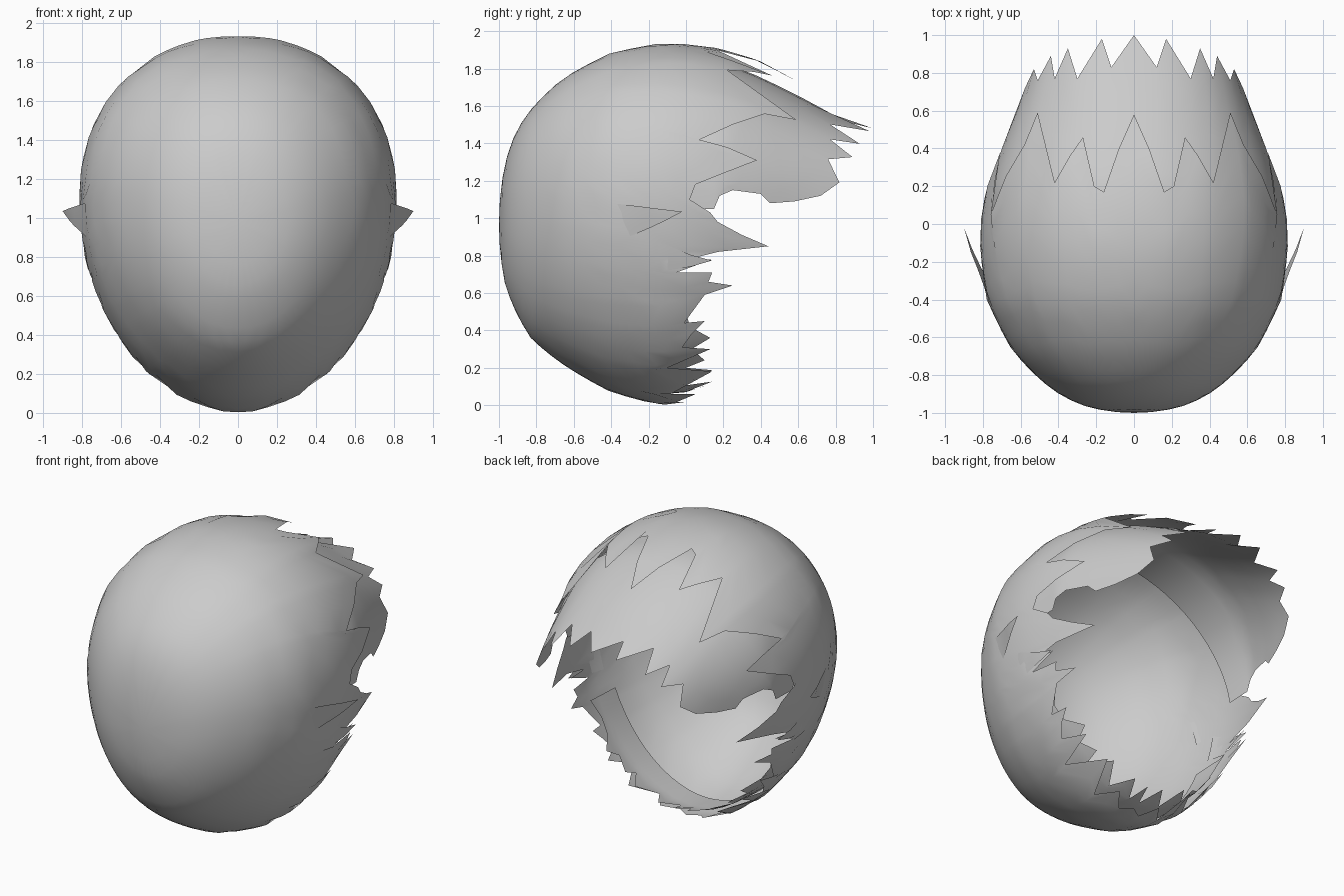
import bpy, bmesh, math

if "Cube" in bpy.data.objects:
    bpy.data.objects.remove(bpy.data.objects["Cube"])

# slices along y: y, half width, top z, bottom z, centre z
BACK = [(-1, 0, .97, .97, .97), (-.97, .24, 1.28, .66, .98), (-.91, .38, 1.46, .50, 1.0),
        (-.83, .49, 1.58, .36, 1.03), (-.66, .65, 1.745, .22, 1.07), (-.4, .78, 1.885, .07, 1.1),
        (-.14, .815, 1.935, .0, 1.1), (.02, .81, 1.93, .02, 1.1), (.2, .785, 1.905, .12, 1.1),
        (.4, .725, 1.84, .22, 1.1), (.6, .655, 1.73, .35, 1.1)]
FRONT = [(-.22, .78, 1.85, .05, 1.1), (.2, .765, 1.83, .1, 1.1), (.4, .70, 1.755, .15, 1.1),
         (.65, .605, 1.63, .2, 1.1), (.83, .535, 1.53, .3, 1.1), (1, .47, 1.48, .4, 1.1)]
UNDER = [(-.22, .77, 1.85, .05, 1.1), (0, .77, 1.85, .07, 1.1), (.25, .74, 1.8, .15, 1.1)]


def slice_at(S, y):
    t = math.sqrt(max(y + 1, 0))
    for a, b in zip(S, S[1:]):
        ta, tb = math.sqrt(a[0] + 1), math.sqrt(b[0] + 1)
        if t <= tb or b is S[-1]:
            f = (t - ta) / (tb - ta)
            return [p + (q - p) * f for p, q in zip(a[1:], b[1:])]


def power(c):
    return 2.15 if c > 0 else 1.97     # roundness of upper and lower half


def surf(S, th, y, lift=0.0):
    w, top, bot, zc = slice_at(S, y)
    s, c = math.sin(th), math.cos(th)
    n = 2 / power(c)
    h = top - zc if c > 0 else zc - bot
    return (w * math.copysign(abs(s) ** n, s) + lift * s, y,
            zc + h * math.copysign(abs(c) ** n, c) + lift * c)


def px(S, x, y):
    """(angle, y) of a point on the upper half, from its x."""
    r = min(abs(x) / slice_at(S, y)[0], 1)
    return math.asin(r ** (power(1) / 2)), y


def pb(S, x, y):
    """(angle, y) of a point on the underside, from its x."""
    return math.pi - math.asin(min(x / slice_at(S, y)[0], 1)), y


def pz(S, y, z):
    """(angle, y) of a point on the right side, from its z."""
    w, top, bot, zc = slice_at(S, y)
    h = top - zc if z > zc else zc - bot
    c = min(abs(z - zc) / h, 1) ** (power(z - zc) / 2)
    return math.acos(math.copysign(c, z - zc)), y


def make(name, verts, faces, mirror=False):
    me = bpy.data.meshes.new(name)
    me.from_pydata(verts, [], faces)
    bm = bmesh.new()
    bm.from_mesh(me)
    bmesh.ops.remove_doubles(bm, verts=bm.verts, dist=1e-4)
    if mirror:
        geo = bm.verts[:] + bm.edges[:] + bm.faces[:]
        bmesh.ops.mirror(bm, geom=geo, axis='X', merge_dist=1e-3)
        bmesh.ops.remove_doubles(bm, verts=bm.verts, dist=1e-3)
    bmesh.ops.recalc_face_normals(bm, faces=bm.faces)
    bm.to_mesh(me)
    bm.free()
    ob = bpy.data.objects.new(name, me)
    bpy.context.collection.objects.link(ob)
    bpy.ops.object.select_all(action='DESELECT')
    ob.select_set(True)
    bpy.context.view_layer.objects.active = ob
    bpy.ops.object.shade_smooth_by_angle(angle=math.radians(50))


def grid_faces(rows, cols):
    return [(r * cols + c, r * cols + c + 1, (r + 1) * cols + c + 1, (r + 1) * cols + c)
            for r in range(rows - 1) for c in range(cols - 1)]


def shell(name, S, rim, rows, rise=0.0):
    """Half shell from the first slice to a jagged rim, then mirrored."""
    cols, verts = len(rim), []
    a0, a1 = rim[0][0], rim[-1][0]
    for r in range(rows):
        s = r / (rows - 1)
        for j, (th, ye) in enumerate(rim):
            f = j / (cols - 1)
            near = rim[max(j - 2, 0):j + 3]
            ym = min(sum(p[1] for p in near) / len(near), .75)
            t0 = math.sqrt(S[0][0] + rise * f * f + 1)
            yy = ym + (ye - ym) * s ** 5
            y = (t0 + s * (math.sqrt(yy + 1) - t0)) ** 2 - 1
            base = a0 + (a1 - a0) * f
            verts.append(surf(S, base + (th - base) * s ** 2, y))
    make(name, verts, grid_faces(rows, cols), mirror=True)


# back shell: crown locks (x, y), then side locks (y, z), then nape locks (x, y)
CROWN = [(0, .58), (.08, .4), (.16, .17), (.21, .2), (.27, .46), (.34, .36), (.42, .22),
         (.51, .59), (.58, .42), (.68, .25)]
SIDE = [(.05, 1.41), (.22, 1.38), (.38, 1.31), (.2, 1.24), (.05, 1.18), (.02, 1.1), (.13, 1.03),
        (.17, .98), (.3, .91), (.44, .85), (.17, .82), (-.03, .77), (.14, .78), (-.05, .71),
        (.14, .71), (.12, .66), (.25, .64), (.1, .59), (-.01, .44), (.1, .45), (.03, .38),
        (-.02, .31), (.13, .3), (-.1, .2)]
NAPE = [(.33, .14), (.25, -.08), (.16, .05), (.08, -.05), (0, .0)]
rim = [px(BACK, *p) for p in CROWN] + [pz(BACK, *p) for p in SIDE] + [pb(BACK, *p) for p in NAPE]
shell("back_hair", BACK, rim, 18)

# fringe layer, tucked under the crown locks: tips (x, y), then lower edge (y, z)
TIPS = [(0, 1), (.12, .83), (.17, .98), (.3, .77), (.35, .93), (.42, .77), (.44, .89),
        (.51, .76), (.53, .82)]
LOWER = [(.72, 1.12), (.58, 1.09), (.45, 1.08), (.4, 1.13), (.25, 1.15), (.18, 1.12), (.15, 1.05)]
shell("fringe", FRONT, [px(FRONT, *p) for p in TIPS] + [pz(FRONT, *p) for p in LOWER], 12, .2)

# lower layer showing between the nape locks: side (y, z), then underside (x, y)
JAW = [(.05, .62), (0, .5), (.02, .42), (.13, .36), (.03, .3), (.1, .24), (0, .2)]
CHIN = [(.36, .02), (.28, .14), (.2, .0), (.11, .14), (.04, .0), (0, .13)]
shell("nape_under_layer", UNDER,
      [pz(UNDER, *p) for p in JAW] + [pb(UNDER, *p) for p in CHIN], 8)


def lock(name, a, b, tip, lift, side):
    """Pointed lock lying on the back shell; a, b, tip are (y, z)."""
    a, b, tip = (pz(BACK, *p) for p in (a, b, tip))
    R, C, vs = 7, 5, []
    for r in range(R):
        u = r / (R - 1)
        for c in range(C):
            v = c / (C - 1)
            th = a[0] + (b[0] - a[0]) * v
            y = a[1] + (b[1] - a[1]) * v
            k = lift * u ** 1.3 - .006 * (1 - u)
            vs.append(surf(BACK, side * (th + (tip[0] - th) * u), y + (tip[1] - y) * u, k))
    make(name, vs, grid_faces(R, C))


# small loose locks on both sides
for side, tag in ((1, "right"), (-1, "left")):
    lock("ear_lock_" + tag, (-.4, 1.08), (-.33, .89), (-.02, 1.04), .09, side)
    lock("cheek_lock_" + tag, (-.2, .90), (-.2, .71), (.14, .78), .02, side)
